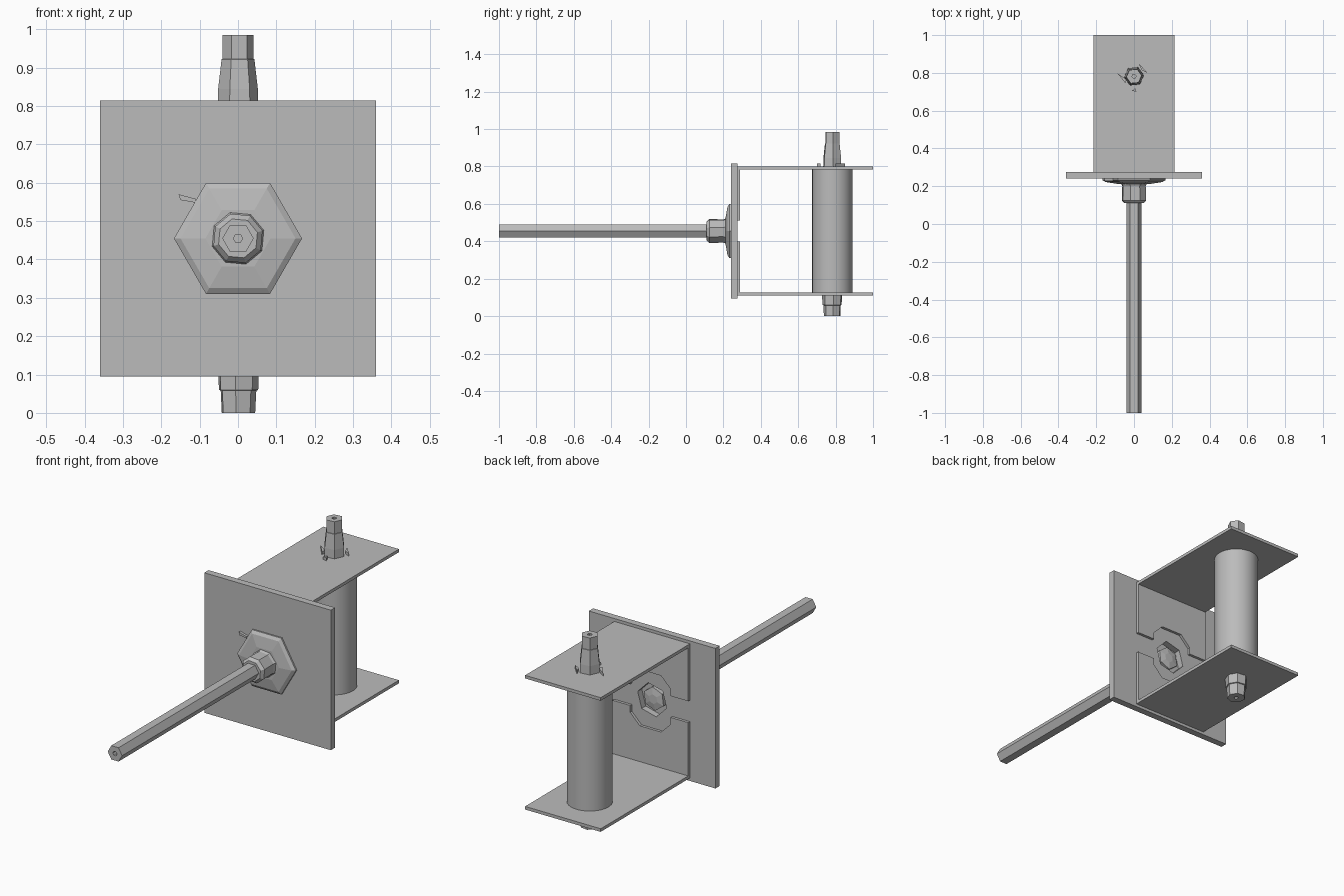
import bpy, bmesh, math
from mathutils import Vector

cube = bpy.data.objects.get("Cube")
if cube:
    bpy.data.objects.remove(cube, do_unlink=True)

grey = bpy.data.materials.new("plain_grey")
grey.use_nodes = True
colour = (0.5, 0.5, 0.5, 1)
grey.diffuse_color = colour
grey.node_tree.nodes["Principled BSDF"].inputs["Base Color"].default_value = colour

ROD_Z = 0.455     # height of the handle axis
PIN_Y = 0.782     # depth of the roller axis


def finish(name, bm):
    bmesh.ops.recalc_face_normals(bm, faces=bm.faces)
    mesh = bpy.data.meshes.new(name)
    bm.to_mesh(mesh)
    bm.free()
    obj = bpy.data.objects.new(name, mesh)
    bpy.context.collection.objects.link(obj)
    mesh.materials.append(grey)
    return obj


def lathe(name, rings, sides, axis, turn=0.0):
    """Faceted turned part from (radius, position) rings along the handle or roller axis."""
    bm = bmesh.new()
    loops = []
    for r, p in rings:
        loop = []
        for i in range(sides):
            a = turn + math.tau * i / sides
            u, v = r * math.cos(a), r * math.sin(a)
            loop.append(bm.verts.new((u, p, ROD_Z + v) if axis == "Y" else (u, PIN_Y + v, p)))
        loops.append(loop)
    for low, high in zip(loops, loops[1:]):
        for i in range(sides):
            j = (i + 1) % sides
            bm.faces.new((low[i], low[j], high[j], high[i]))
    bm.faces.new(loops[0])
    bm.faces.new(loops[-1])
    return finish(name, bm)


def extrude(name, points, offset):
    """Solid from a planar outline pushed along an offset."""
    bm = bmesh.new()
    face = bm.faces.new([bm.verts.new(p) for p in points])
    new = bmesh.ops.extrude_face_region(bm, geom=[face])["geom"]
    verts = [g for g in new if isinstance(g, bmesh.types.BMVert)]
    bmesh.ops.translate(bm, verts=verts, vec=Vector(offset))
    return finish(name, bm)


def box(name, x, y0, y1, z0, z1):
    outline = [(-x, y0, z0), (x, y0, z0), (x, y0, z1), (-x, y0, z1)]
    return extrude(name, outline, (0, y1 - y0, 0))


# Square front plate with a hexagonal bore
plate = box("front_plate", 0.36, 0.24, 0.275, 0.095, 0.815)
cutter = lathe("bore_cutter", [(0.085, 0.2), (0.085, 0.32)], 6, "Y", 0.25)
cutter.hide_render = True
cutter.hide_viewport = True
bore = plate.modifiers.new("bore", "BOOLEAN")
bore.operation = "DIFFERENCE"
bore.object = cutter
bore.solver = "EXACT"
bpy.context.view_layer.objects.active = plate
plate.select_set(True)
bpy.ops.object.modifier_apply(modifier="bore")
bpy.data.objects.remove(cutter, do_unlink=True)

# Two bracket halves: a shelf and a notched flange each
notch = [(0.115, 0.055), (0.115, 0.09), (0.06, 0.145)]
for name, s in (("upper", 1), ("lower", -1)):
    shelf_z = ROD_Z + s * 0.337
    box(name + "_shelf", 0.215, 0.275, 1.0, shelf_z - 0.008, shelf_z + 0.008)
    right = [(0.215, 0.332), (0.215, 0.055)] + notch
    left = [(-x, z) for x, z in reversed(right)]
    outline = [(x, 0.275, ROD_Z + s * z) for x, z in right + left]
    extrude(name + "_flange", outline, (0, 0.014, 0))

# Handle: hexagonal rod with a centre hole, octagonal collar, worn hexagonal washer
lathe("handle_rod", [(0.012, -0.97), (0.012, -1.0), (0.041, -1.0), (0.041, 0.12)], 6, "Y")
lathe("handle_collar", [(0.053, 0.11), (0.067, 0.125), (0.065, 0.2), (0.075, 0.222)], 8, "Y", 0.3)
lathe("washer", [(0.085, 0.212), (0.15, 0.222), (0.167, 0.232), (0.167, 0.242)], 6, "Y", 0.0)
lathe("handle_end", [(0.06, 0.2), (0.06, 0.262), (0.025, 0.268)], 6, "Y", 0.4)

# Roller between the shelves
roller = lathe("roller", [(0.107, 0.124), (0.107, 0.788)], 48, "Z")
bpy.ops.object.select_all(action="DESELECT")
roller.select_set(True)
bpy.context.view_layer.objects.active = roller
bpy.ops.object.shade_smooth_by_angle(angle=math.radians(30))

# Tapered spindle ends with centre holes
lathe("top_spindle", [(0.053, 0.795), (0.052, 0.845), (0.043, 0.922), (0.041, 0.923),
                      (0.041, 0.985), (0.011, 0.985), (0.011, 0.96)], 6, "Z", 0.1)
lathe("bottom_spindle", [(0.055, 0.12), (0.053, 0.06), (0.048, 0.058),
                         (0.045, 0.0), (0.011, 0.0), (0.011, 0.025)], 7, "Z", 0.1)

# Rough metal chips around the spindle base and on the plate
chips = [((-0.09, 0.8), (-0.045, 0.745), (-0.04, 0.765)),
         ((0.025, 0.85), (0.072, 0.8), (0.04, 0.815)),
         ((-0.01, 0.705), (0.012, 0.7), (0.006, 0.72))]
for chip in chips:
    extrude("shelf_chip", [(x, y, 0.795) for x, y in chip], (0, 0, 0.02))
chip = [(-0.155, 0.57), (-0.11, 0.558), (-0.11, 0.548), (-0.15, 0.555)]
extrude("plate_chip", [(x, 0.242, z) for x, z in chip], (0, -0.015, 0))
